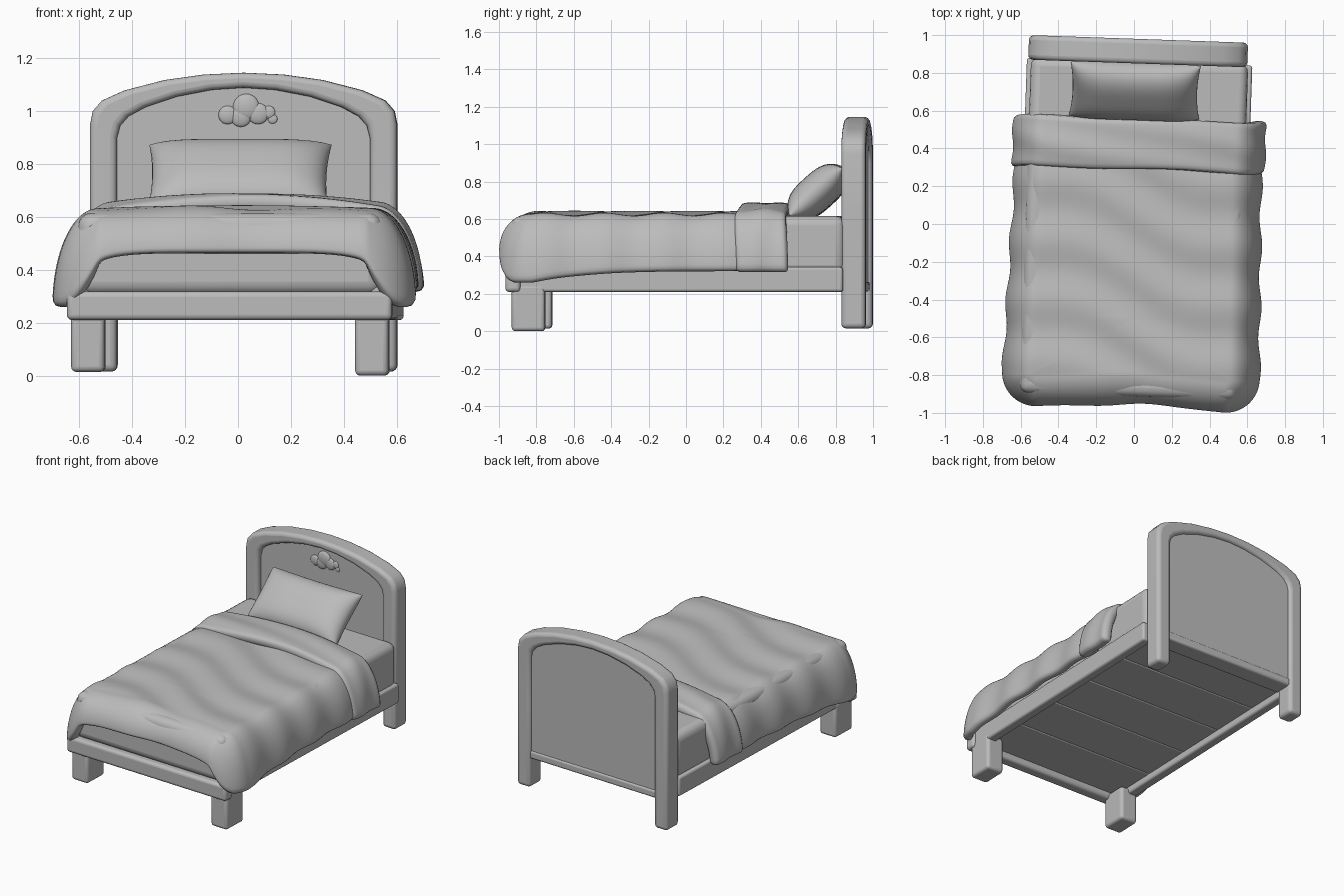
import bpy, bmesh, math
from mathutils import Matrix, Vector

if "Cube" in bpy.data.objects:
    bpy.data.objects.remove(bpy.data.objects["Cube"])

grey = bpy.data.materials.new("plain_grey")
grey.use_nodes = True
COLOUR = (0.5, 0.5, 0.5, 1)
grey.diffuse_color = COLOUR
grey.node_tree.nodes["Principled BSDF"].inputs["Base Color"].default_value = COLOUR

# The whole bed stands turned slightly clockwise
TURN = Matrix.Rotation(math.radians(-2), 4, 'Z')


def finish(name, bm, bevel=0, thick=0, subdiv=0, angle=40, shift=0):
    mesh = bpy.data.meshes.new(name)
    bm.to_mesh(mesh)
    bm.free()
    obj = bpy.data.objects.new(name, mesh)
    bpy.context.collection.objects.link(obj)
    mesh.materials.append(grey)
    obj.matrix_world = TURN @ Matrix.Translation((shift, 0, 0))
    if thick:
        mod = obj.modifiers.new("thickness", 'SOLIDIFY')
        mod.thickness, mod.offset = thick, -1
    if bevel:
        mod = obj.modifiers.new("rounding", 'BEVEL')
        mod.width, mod.segments, mod.limit_method = bevel, 4, 'ANGLE'
        mod.angle_limit = math.radians(40)
    if subdiv:
        mod = obj.modifiers.new("smoothing", 'SUBSURF')
        mod.levels = mod.render_levels = subdiv
    bpy.ops.object.select_all(action='DESELECT')
    obj.select_set(True)
    bpy.context.view_layer.objects.active = obj
    bpy.ops.object.shade_smooth_by_angle(angle=math.radians(angle))


def box(name, low, high, bevel=0.015):
    bm = bmesh.new()
    bmesh.ops.create_cube(bm, size=1)
    low, high = Vector(low), Vector(high)
    bmesh.ops.scale(bm, vec=high - low, verts=bm.verts)
    bmesh.ops.translate(bm, vec=(low + high) / 2, verts=bm.verts)
    finish(name, bm, bevel)


def sheet(rows):
    """Quad surface through rows of points, facing up."""
    bm = bmesh.new()
    grid = [[bm.verts.new(p) for p in row] for row in rows]
    for a, b in zip(grid, grid[1:]):
        for i in range(len(a) - 1):
            bm.faces.new((a[i], a[i + 1], b[i + 1], b[i]))
    bmesh.ops.remove_doubles(bm, verts=bm.verts, dist=0.0005)
    bm.normal_update()
    if sum(f.normal.z * f.calc_area() for f in bm.faces) < 0:
        bmesh.ops.reverse_faces(bm, faces=bm.faces)
    return bm


def extrude_y(bm, depth):
    geom = bmesh.ops.extrude_face_region(bm, geom=bm.faces[:])["geom"]
    verts = [g for g in geom if isinstance(g, bmesh.types.BMVert)]
    bmesh.ops.translate(bm, vec=(0, depth, 0), verts=verts)
    bmesh.ops.recalc_face_normals(bm, faces=bm.faces)


def mirrored(half):
    return half + [(-x, z) for x, z in reversed(half[:-1])]


# Headboard: arched frame whose posts are the back legs, with a recessed panel
outer = mirrored([(0.58, 0.015), (0.58, 0.6), (0.58, 0.95), (0.57, 1.0), (0.535, 1.04),
                  (0.45, 1.078), (0.3, 1.117), (0.15, 1.138), (0, 1.145)])
inner = mirrored([(0.478, 0.015), (0.478, 0.6), (0.478, 0.9), (0.466, 0.945), (0.435, 0.98),
                  (0.37, 1.015), (0.25, 1.055), (0.12, 1.08), (0, 1.088)])
bm = sheet([[(x, 0.85, z) for x, z in path] for path in (outer, inner)])
extrude_y(bm, 0.13)
finish("headboard_frame", bm, bevel=0.025, shift=-0.01)

bm = bmesh.new()
bm.faces.new([bm.verts.new((x * 1.03, 0.885, max(z, 0.22) + 0.01)) for x, z in inner])
extrude_y(bm, 0.075)
finish("headboard_panel", bm, shift=-0.01)
box("headboard_lower_rail", (-0.5, 0.84, 0.21), (0.49, 0.968, 0.265))

# Cloud relief on the headboard
bm = bmesh.new()
for x, z, r in ((-0.07, 0.985, 0.035), (0, 1.015, 0.05), (0.045, 0.99, 0.04),
                (-0.02, 0.98, 0.04), (0.085, 0.995, 0.025), (0.1, 0.97, 0.018)):
    place = Matrix.Translation((x, 0.885, z)) @ Matrix.Diagonal((1, 0.35, 1, 1))
    bmesh.ops.create_uvsphere(bm, u_segments=20, v_segments=12, radius=r, matrix=place)
finish("cloud_relief", bm)

# Base: front legs, rails and boards
for side, sign in (("left", 1), ("right", -1)):
    xs = sorted((sign * 0.474, sign * 0.6))
    box(f"front_leg_{side}", (xs[0], -0.912, 0.007 - 0.007 * sign), (xs[1], -0.735, 0.25), 0.02)
    xs = sorted((sign * 0.53, sign * 0.597))
    box(f"side_rail_{side}", (xs[0], -0.9, 0.21), (xs[1], 0.86, 0.342))
box("foot_rail", (-0.615, -0.945, 0.21), (0.615, -0.865, 0.318), 0.02)
boards = 5
for i in range(boards):
    y, step = -0.88, 1.76 / boards
    box(f"base_board_{i + 1}", (-0.56, y + i * step, 0.255),
        (0.56, y + (i + 1) * step - 0.004, 0.32), 0.006)

# Mattress
box("mattress", (-0.575, -0.915, 0.305), (0.575, 0.87, 0.615), 0.05)


# Duvet: a U-shaped outline draped from the middle outwards and down to the hem
def puff(x, y):
    phase = (y + 0.1 + 0.3 * x + 0.06 * math.sin(6 * x)) / 0.32
    return 0.018 * (math.sin(math.pi * phase) ** 2 - 0.6)


HALF, FOOT, BACK, ROUND, INSET = 0.683, -0.985, 0.42, 0.18, 0.165
path = []                       # (position, outward direction, hem height)
for i in range(32):
    f = i / 32
    path.append((HALF - 0.03 * (1 - f), BACK + (FOOT + ROUND - BACK) * f, 1, 0,
                 0.32 - 0.062 * f ** 4))
for i in range(17):
    a = math.pi / 2 * i / 16
    c, s = math.cos(a), math.sin(a)
    path.append((HALF - ROUND + ROUND * c, FOOT + ROUND - ROUND * s, c, -s,
                 0.258 + 0.175 * max(0, i / 16 - 0.35) ** 2 / 0.4225))
for i in range(1, 14):
    f = 1 - i / 13
    path.append(((HALF - ROUND) * f, FOOT + 0.025 * (1 - f * f), 0, -1, 0.463 - 0.03 * f ** 6))
path += [(-x, y, -dx, dy, hem) for x, y, dx, dy, hem in reversed(path[:-1])]

rows = []
for x, y, dx, dy, hem in path:
    edge = Vector((x - dx * INSET, y - dy * INSET))
    spine = Vector((0, max(y, -0.5)))
    row = []
    for k in range(16):
        p = spine.lerp(edge, k / 16)
        row.append((p.x, p.y, 0.637 - 0.04 * p.x ** 2 + puff(p.x, p.y)))
    lift = puff(edge.x, edge.y)
    for k in range(15):
        e = math.pi / 2 * k / 14
        out = (INSET + lift) * math.sin(e)
        top = 0.637 - 0.04 * edge.x ** 2 + lift * math.cos(e)
        row.append((edge.x + dx * out, edge.y + dy * out, top - (top - hem) * (1 - math.cos(e))))
    rows.append(row)
finish("duvet", sheet(rows), thick=0.06, subdiv=1, angle=60, shift=0.012)

# Folded-back top of the duvet
rows = []
for j in range(9):
    v = j / 8
    y = 0.283 + 0.28 * v
    row = []
    for k in range(-24, 25):
        f, sign = abs(k) / 24, math.copysign(1, k)
        wave = 0.006 * math.sin(5 * f * sign + 9 * v)
        crown = 0.677 + 0.012 * math.sin(math.pi * v) + wave
        if f <= 0.5:
            x, z = f, crown - 0.14 * f * f
        else:
            e = (f - 0.5) * math.pi
            x = 0.5 + (0.172 + wave) * math.sin(e)
            top = crown - 0.035
            z = top - (top - 0.315) * (1 - math.cos(e))
        row.append((x * sign, y + 0.006 * math.sin(7 * f * sign), z))
    rows.append(row)
finish("duvet_fold", sheet(rows), thick=0.07, subdiv=1, angle=60, shift=0.012)

# Pillow: two puffed sheets joined at the seam, leaning on the headboard
N = 28
bm = bmesh.new()
for face in (1, -1):
    grid = []
    for j in range(N + 1):
        v = math.sin(math.pi / 2 * (2 * j / N - 1))
        row = []
        for i in range(N + 1):
            u = math.sin(math.pi / 2 * (2 * i / N - 1))
            h = 0.1 * math.sqrt((1 - u ** 4) * (1 - abs(v) ** 3))
            row.append(bm.verts.new((0.345 * u * (1 - 0.045 * (1 - v * v)),
                                     0.19 * v * (1 - 0.05 * (1 - u * u)), face * h)))
        grid.append(row)
    for a, b in zip(grid, grid[1:]):
        for i in range(N):
            bm.faces.new((a[i], a[i + 1], b[i + 1], b[i]))
bmesh.ops.remove_doubles(bm, verts=bm.verts, dist=0.0005)
bmesh.ops.recalc_face_normals(bm, faces=bm.faces)
bm.transform(Matrix.Translation((-0.02, 0.705, 0.745)) @ Matrix.Rotation(math.radians(42), 4, 'X'))
finish("pillow", bm, angle=80)
